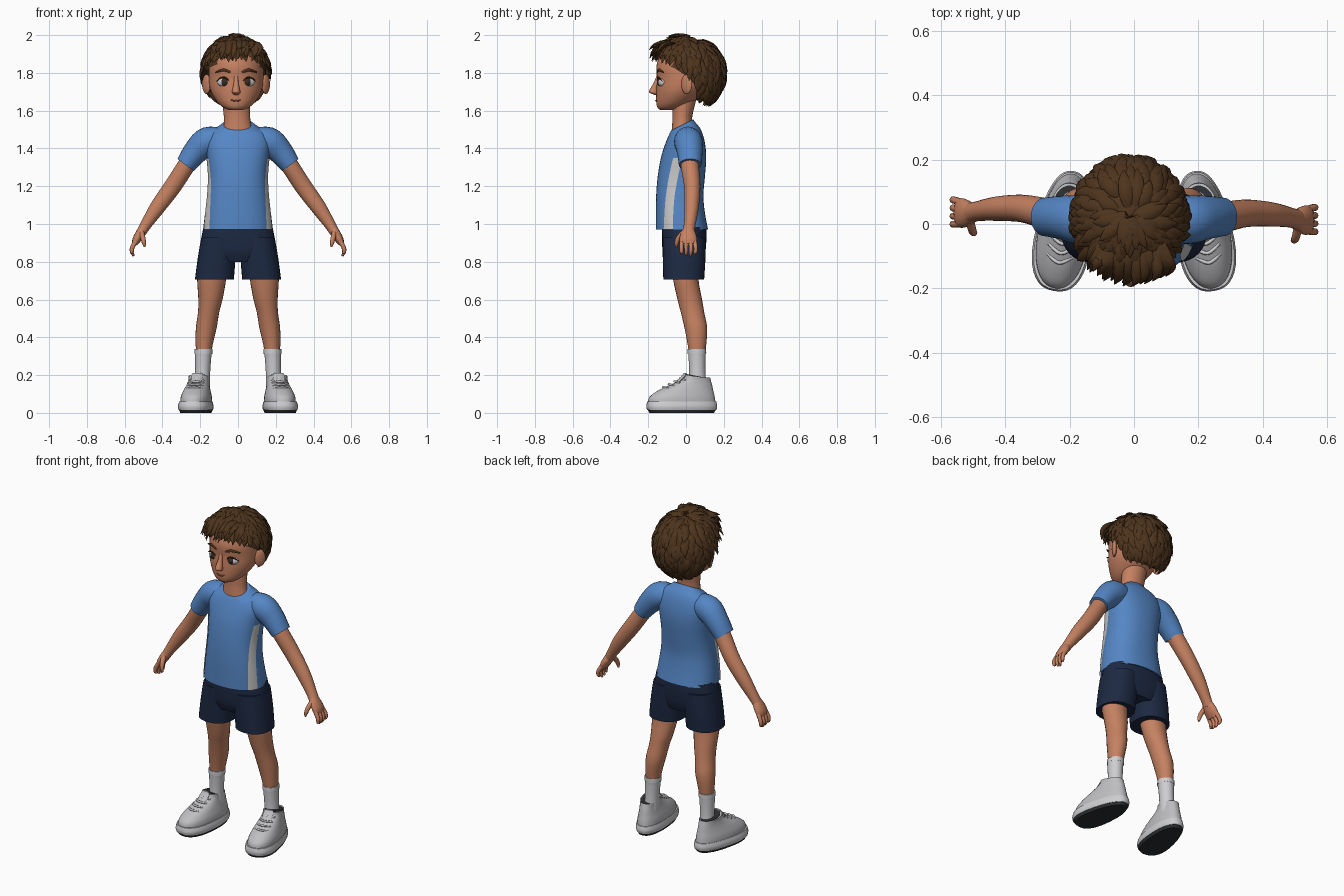
import bpy, bmesh, random
from math import sin, cos, pi, radians
from mathutils import Vector, Matrix

random.seed(4)
cube = bpy.data.objects.get("Cube")
if cube:
    bpy.data.objects.remove(cube)


def material(name, r, g, b):
    m = bpy.data.materials.new(name)
    m.use_nodes = True
    m.diffuse_color = (r, g, b, 1)
    m.node_tree.nodes["Principled BSDF"].inputs["Base Color"].default_value = (r, g, b, 1)
    return m


SKIN = material("warm skin", .56, .22, .12)
BLUE = material("shirt blue", .09, .24, .56)
PALE = material("pale grey stripe", .58, .58, .58)
NAVY = material("navy shorts", .012, .022, .055)
HAIR = material("dark brown hair", .075, .034, .012)
WHITE = material("sock white", .62, .62, .64)
SHOE = material("shoe grey", .52, .52, .54)
DARK = material("dark rubber", .025, .027, .03)
IRIS = material("brown iris", .05, .025, .012)
LIP = material("lip red brown", .3, .09, .06)


def smooth(rings, steps):
    """Catmull-Rom resampling of rings given as tuples."""
    out = []
    last = len(rings) - 1
    for i in range(last):
        a, b, c, d = (rings[max(0, min(last, i + k))] for k in (-1, 0, 1, 2))
        for j in range(steps):
            t = j / steps
            out.append(tuple(q + .5 * t * (r - p + t * (2 * p - 5 * q + 4 * r - s
                       + t * (3 * (q - r) + s - p))) for p, q, r, s in zip(a, b, c, d)))
    return out + [rings[last]]


def add_loft(bm, rings, n=24, steps=4, ref=None, power=2, arc=None, taper=0):
    """Rings are (x, y, z, rx, ry[, slope]); level, or across the path when ref is set."""
    rings = smooth(rings, steps) if steps else rings
    loops = []
    for i, ring in enumerate(rings):
        u, v = Vector((1, 0, 0)), Vector((0, 1, ring[5] if len(ring) > 5 else 0))
        if ref:
            t = Vector(rings[min(i + 1, len(rings) - 1)][:3]) - Vector(rings[max(i - 1, 0)][:3])
            t.normalize()
            v = (Vector(ref) - t * t.dot(Vector(ref))).normalized()
            u = v.cross(t)
        a0, a1 = arc(i / (len(rings) - 1)) if arc else (0, 2 * pi)
        loop = []
        for k in range(n):
            a = a0 + (a1 - a0) * k / (n - 1 if arc else n)
            c, s = (abs(w) ** (2 / power) * (1 if w > 0 else -1) for w in (cos(a), sin(a)))
            loop.append(bm.verts.new(Vector(ring[:3]) + u * max(ring[3], .0005) * c * (1 - taper * s)
                                     + v * max(ring[4], .0005) * s))
        loops.append(loop)
    for p, q in zip(loops, loops[1:]):
        for k in range(n - 1 if arc else n):
            m = (k + 1) % n
            bm.faces.new((p[k], p[m], q[m], q[k]))
    if not arc:
        bm.faces.new(loops[0])
        bm.faces.new(loops[-1])


def finish(bm, name, mat, fix=True):
    if fix:
        bmesh.ops.recalc_face_normals(bm, faces=bm.faces)
    me = bpy.data.meshes.new(name)
    bm.to_mesh(me)
    bm.free()
    me.materials.append(mat)
    ob = bpy.data.objects.new(name, me)
    bpy.context.collection.objects.link(ob)
    bpy.ops.object.select_all(action='DESELECT')
    ob.select_set(True)
    bpy.context.view_layer.objects.active = ob
    bpy.ops.object.shade_smooth_by_angle(angle=radians(50))
    return ob


def loft(name, rings, mat, **kw):
    bm = bmesh.new()
    add_loft(bm, rings, **kw)
    return finish(bm, name, mat, not kw.get("arc"))


def ball(name, loc, radii, mat, turn=0):
    bm = bmesh.new()
    m = Matrix.Translation(loc) @ Matrix.Rotation(turn, 4, 'Z') @ Matrix.Diagonal((*radii, 1))
    bmesh.ops.create_uvsphere(bm, u_segments=20, v_segments=12, radius=1, matrix=m)
    return finish(bm, name, mat)


def shell(x, rows):
    """Rows of (z, half width, front y, back y) to level rings."""
    return [(x, (f + b) / 2, z, w, (b - f) / 2, 0) for z, w, f, b in rows]


# Shirt body with a sloping neckline
torso = shell(0, [(.97, .185, -.16, .117), (1.06, .174, -.16, .1), (1.15, .162, -.158, .092),
                  (1.25, .156, -.15, .1), (1.35, .163, -.133, .107), (1.43, .172, -.108, .1)])
torso += [(0, -.005, 1.485, .148, .085, .15), (0, -.015, 1.512, .105, .067, .35),
          (0, -.02, 1.525, .083, .058, .5)]
loft("shirt_body", torso, BLUE, n=48, power=2.3)
stripe = [(x, y, z, rx + .004, ry + .004, 0) for x, y, z, rx, ry, _ in smooth(torso, 5) if z < 1.36]

# Head, neck, nose and mouth
HX = -.01
loft("neck", [(0, -.02, 1.45, .09, .06), (-.003, -.02, 1.53, .072, .053),
              (-.006, -.018, 1.58, .07, .053), (HX, -.01, 1.66, .075, .065)], SKIN)
head = shell(HX, [(1.603, .035, -.135, -.06), (1.615, .065, -.15, -.02), (1.64, .095, -.157, .03),
                  (1.68, .123, -.158, .08), (1.72, .139, -.157, .115), (1.77, .145, -.154, .14),
                  (1.83, .144, -.157, .15), (1.88, .13, -.142, .14), (1.93, .09, -.1, .11),
                  (1.95, .04, -.05, .06)])
loft("head", head, SKIN, n=40)
loft("nose", [(HX, -.148, 1.785, .01, .008), (HX, -.158, 1.745, .013, .014),
              (HX, -.17, 1.712, .02, .022), (HX, -.171, 1.696, .022, .023),
              (HX, -.158, 1.684, .012, .01)], SKIN, n=16)
loft("mouth", [(HX - .042, -.143, 1.662, .001, .001), (HX - .018, -.157, 1.654, .004, .004),
               (HX + .012, -.158, 1.653, .004, .004), (HX + .04, -.144, 1.663, .001, .001)],
     LIP, n=8, ref=(0, 0, 1))

# Shorts seat
loft("shorts_seat", [(0, -.01, .985, .182, .117), (0, -.01, .92, .195, .118),
                     (0, -.01, .85, .195, .112), (0, -.008, .8, .15, .095)], NAVY, n=40, power=2.4)

for s, side in ((1, "left"), (-1, "right")):
    def flip(rings, dy=0):
        return [(s * r[0], r[1] + dy * (.9 - r[2] / 2 if s < 0 else 0), *r[2:]) for r in rings]

    # Shirt side stripe and sleeve
    def span(t):
        a, b = radians(-40 + 17 * t), radians(-17 + 15 * t)
        return (a, b) if s > 0 else (pi - b, pi - a)
    loft(side + "_shirt_stripe", stripe, PALE, n=7, steps=0, arc=span, power=2.3)
    loft(side + "_sleeve", flip([(.07, .005, 1.445, .06, .06), (.16, .012, 1.437, .077, .075),
                                 (.222, .02, 1.385, .067, .068), (.277, .022, 1.313, .054, .06)]),
         BLUE, ref=(0, 1, 0))

    # Arm and hand
    loft(side + "_arm", flip([(.19, .015, 1.43, .05, .05), (.27, .02, 1.315, .047, .048),
                              (.345, .033, 1.2, .046, .043), (.425, .03, 1.09, .041, .038),
                              (.485, .02, 1.0, .03, .031), (.512, .012, .955, .026, .032)], .05),
         SKIN, ref=(0, 1, 0))
    bm = bmesh.new()
    add_loft(bm, flip([(.503, .013, .975, .024, .028), (.52, .012, .945, .025, .042),
                       (.538, .012, .915, .022, .046), (.548, .012, .892, .014, .04)], .05),
             n=16, ref=(0, 1, 0))
    for k, drop in enumerate((.848, .832, .83, .845)):
        y = -.021 + .022 * k
        add_loft(bm, flip([(.54, y, .91, .013, .012), (.56, y * 1.15, .875, .012, .011),
                           (.561, y * 1.1, .85, .01, .01), (.552, y, drop, .005, .005)], .05),
                 n=10, steps=3, ref=(0, 1, 0))
    add_loft(bm, flip([(.51, -.012, .955, .014, .016), (.503, -.04, .925, .013, .014),
                       (.498, -.05, .9, .011, .011), (.494, -.05, .878, .005, .005)], .05),
             n=10, ref=(0, 1, 0))
    finish(bm, side + "_hand", SKIN)

    # Shorts leg, leg and sock
    loft(side + "_shorts_leg", flip([(.1, -.01, .93, .094, .114), (.113, -.01, .82, .1, .113),
                                     (.125, -.012, .705, .103, .108)]), NAVY, n=32, power=2.3)
    loft(side + "_leg", flip([(.137, -.002, .78, .08, .075), (.14, 0, .7, .076, .067),
                              (.146, .02, .6, .064, .065), (.156, .035, .53, .056, .062),
                              (.168, .052, .45, .055, .06), (.179, .058, .36, .045, .049),
                              (.183, .058, .28, .036, .038)]), SKIN)
    loft(side + "_sock", flip([(.19, .062, .13, .042, .047), (.187, .06, .22, .04, .043),
                               (.184, .058, .31, .044, .046), (.183, .058, .312, .047, .049),
                               (.183, .058, .337, .047, .049)]), WHITE)

    # Shoe, built straight and turned outward
    shoe = [loft(side + "_outsole", [(0, 0, 0, .076, .172), (0, 0, .02, .083, .184)],
                 DARK, n=40, steps=1, power=2.4, taper=.16),
            loft(side + "_midsole", [(0, 0, .016, .084, .185), (0, 0, .035, .087, .189),
                                     (0, 0, .06, .081, .184)], WHITE, n=40, power=2.4, taper=.16),
            loft(side + "_shoe_upper", [(0, 0, .05, .079, .181), (0, .002, .085, .077, .174),
                                        (0, .022, .12, .067, .146), (0, .05, .148, .058, .112),
                                        (0, .072, .172, .053, .083, -.1),
                                        (0, .08, .19, .053, .07, -.2)],
                 SHOE, n=40, power=2.2, taper=.1),
            loft(side + "_shoe_lining", [(0, .08, .18, .047, .063, -.2), (0, .08, .194, .047, .063, -.2)],
                 DARK, steps=1),
            loft(side + "_shoe_tongue", [(0, -.02, .165, .03, .012), (0, .01, .195, .031, .011),
                                         (0, .018, .212, .024, .006)], SHOE, n=16)]
    for k in range(4):
        y, z = -.1 + .03 * k, .133 + .015 * k
        shoe.append(loft(side + "_lace", [(-.04, y + .024, z - .004, .005, .005), (0, y, z + .004, .006, .006),
                                          (.04, y + .024, z - .004, .005, .005)], WHITE, n=8, ref=(0, 0, 1)))
    for ob in shoe:
        ob.data.transform(Matrix.Translation((s * .218, -.022, 0)) @ Matrix.Rotation(s * radians(9), 4, 'Z'))

    # Ear, eye and brow
    ball(side + "_ear", (HX + s * .157, .004, 1.74), (.014, .034, .052), SKIN, s * radians(-35))
    ex = HX + s * .067
    ball(side + "_eye_white", (ex, -.128, 1.75), (.033, .02, .023), WHITE, s * radians(22))
    ball(side + "_iris", (ex - s * .004, -.14, 1.751), (.019, .012, .02), IRIS, s * radians(18))
    ball(side + "_pupil", (ex - s * .004, -.146, 1.751), (.01, .008, .011), DARK, s * radians(18))
    loft(side + "_eyelid", [(ex - s * .033, -.145, 1.753, .002, .002), (ex - s * .012, -.15, 1.774, .004, .004),
                            (ex + s * .015, -.142, 1.773, .004, .004), (ex + s * .036, -.125, 1.756, .002, .002)],
         HAIR, n=8, ref=(0, 0, 1))
    loft(side + "_eyebrow", [(ex - s * .036, -.153, 1.803, .003, .005), (ex, -.144, 1.815, .005, .008),
                             (ex + s * .042, -.12, 1.803, .003, .003)], HAIR, n=8, ref=(0, 0, 1))

# Hair: a scalp cap with overlapping pointed locks combed out from the crown
CENTRE = Vector((-.014, .02, 1.797))
HAIRLINE = [(-1, 150), (-.4, 140), (-.15, 108), (.15, 92), (.5, 80), (1, 70)]


def hairline(az):
    f = cos(az)
    for (f0, a0), (f1, a1) in zip(HAIRLINE, HAIRLINE[1:]):
        if f <= f1:
            return radians(a0 + (a1 - a0) * (f - f0) / (f1 - f0))
    return radians(HAIRLINE[-1][1])


def scalp(az, polar, lift=0):
    d = Vector((sin(az) * sin(polar), -cos(az) * sin(polar), cos(polar)))
    return CENTRE + Vector((d.x * (.163 + lift), d.y * (.172 + lift), d.z * (.178 + lift))), d


bm = bmesh.new()
grid = [[bm.verts.new(scalp(az, hairline(az) * (j + .05) / 14)[0]) for j in range(15)]
        for az in (2 * pi * i / 48 for i in range(48))]
for i in range(48):
    p, q = grid[i - 1], grid[i]
    for j in range(14):
        bm.faces.new((p[j], p[j + 1], q[j + 1], q[j]))
for i in range(430):
    az = i * 2.39996
    tip = hairline(az) * (.28 + .74 * ((i + .5) / 430) ** .6)
    front = max(0, cos(az))
    length = random.uniform(.5, .75)
    rise = random.uniform(.014, .03) + front * random.uniform(0, .03)
    swirl = random.uniform(-.12, .3) * (1 - .5 * front)
    rings = []
    for t, wide, lift in ((0, .35, -.006), (.35, 1, .4), (.75, .75, .8), (1, .03, 1)):
        p, d = scalp(az + swirl * t, max(.03, tip - length * (1 - t)), rise * lift if t else lift)
        rings.append((*p, .022 * wide, .009 * wide))
    add_loft(bm, rings, n=6, steps=2, ref=d)

# Forward fringe tufts
for i in range(26):
    x = -.13 + .0098 * i + random.uniform(-.01, .01)
    z = random.uniform(1.875, 1.965)
    y = -.195 + 2.2 * x * x + random.uniform(0, .02)
    add_loft(bm, [(x * .7, -.04, 1.955, .01, .006), (x * .9, -.11, 1.965 - x * x, .02, .012),
                  (x, y + .025, (z + 1.95) / 2, .016, .01), (x - .015, y, z - .02, .001, .001)],
             n=6, steps=3, ref=(0, -.5, 1))
finish(bm, "hair", HAIR)
